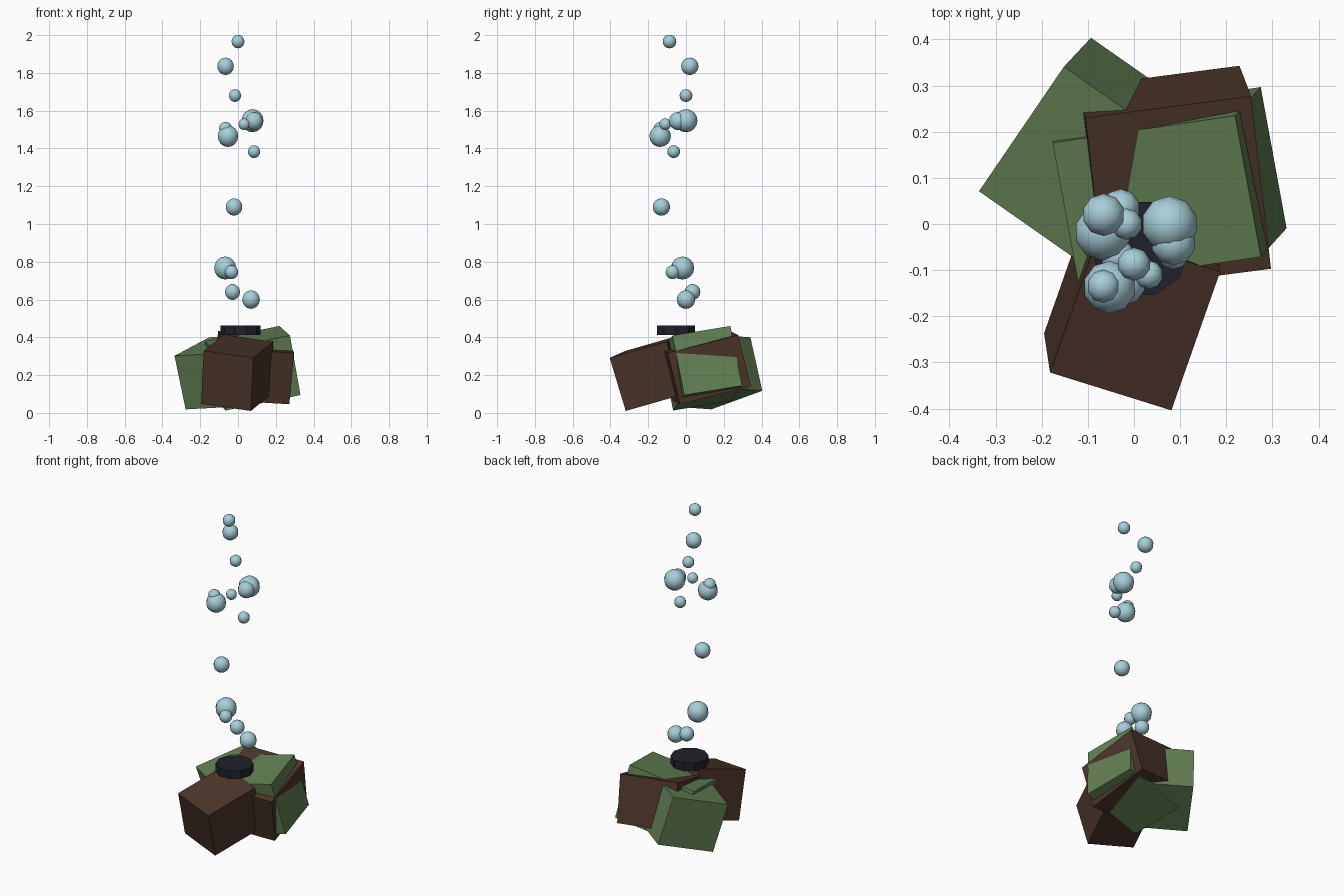
import bpy, bmesh, math
from mathutils import Vector

if "Cube" in bpy.data.objects:
    bpy.data.objects.remove(bpy.data.objects["Cube"])


def material(name, rgb):
    # sRGB 0-255 to linear
    lin = [(c / 255 / 12.92) if c < 11 else ((c / 255 + 0.055) / 1.055) ** 2.4 for c in rgb]
    m = bpy.data.materials.new(name)
    m.diffuse_color = (*lin, 1)
    m.use_nodes = True
    m.node_tree.nodes["Principled BSDF"].inputs["Base Color"].default_value = m.diffuse_color
    return m


GREEN = material("moss green", (98, 127, 83))
BROWN = material("dark brown rock", (76, 53, 42))
DARK = material("vent black", (33, 33, 45))
BLUE = material("bubble blue", (168, 206, 218))


def add_object(name, bm, mat, smooth=False):
    bmesh.ops.recalc_face_normals(bm, faces=bm.faces)
    me = bpy.data.meshes.new(name)
    bm.to_mesh(me)
    bm.free()
    me.materials.append(mat)
    for p in me.polygons:
        p.use_smooth = smooth
    ob = bpy.data.objects.new(name, me)
    bpy.context.collection.objects.link(ob)
    return ob


def tilted_box(name, corner, a, b, depth, mat):
    """Box from one corner, two edge vectors and a signed depth along their normal."""
    o, a, b = Vector(corner), Vector(a), Vector(b)
    b -= a * (a.dot(b) / a.length_squared)
    c = a.cross(b).normalized() * depth
    bm = bmesh.new()
    bmesh.ops.create_cube(bm, size=1)
    for v in bm.verts:
        i, j, k = (t + 0.5 for t in v.co)
        v.co = o + a * i + b * j + c * k
    add_object(name, bm, mat)


# Pile of tilted rocks
tilted_box("front_rock", (-.182, -.322, .328), (.263, -.082, -.037), (-.010, .084, -.281), .33, BROWN)
tilted_box("back_left_rock", (-.336, .071, .302), (.184, .270, .098), (.061, .066, -.282), -.33, GREEN)
tilted_box("centre_rock", (.219, .235, .460), (.056, -.306, -.050), (.055, .066, -.315), -.408, GREEN)
tilted_box("right_rock", (.297, -.097, .317), (-.043, .374, .095), (-.025, .063, -.272), .363, BROWN)
bpy.data.objects["back_left_rock"].data.update()

# Ten-sided vent disc on top of the rocks
bm = bmesh.new()
ring = [bm.verts.new((.013 + .106 * math.cos(i * math.tau / 10),
                      -.053 + .106 * math.sin(i * math.tau / 10), .413)) for i in range(10)]
base = bm.faces.new(ring)
top = bmesh.ops.extrude_face_region(bm, geom=[base], use_keep_orig=True)["geom"]
bmesh.ops.translate(bm, vec=(0, 0, .05), verts=[g for g in top if isinstance(g, bmesh.types.BMVert)])
add_object("vent", bm, DARK)

# Rising bubbles: x, y, z, radius
bubbles = [
    (.00, -.087, 1.966, .036), (-.066, .02, 1.835, .046), (-.016, .0, 1.68, .034),
    (.077, .0, 1.547, .061), (.085, -.042, 1.545, .048), (.032, -.11, 1.528, .031),
    (-.066, -.135, 1.505, .036), (-.053, -.137, 1.465, .057), (.085, -.065, 1.383, .034),
    (-.021, -.13, 1.09, .046), (-.068, -.018, .767, .061), (-.034, -.071, .745, .037),
    (-.029, .034, .64, .042), (.069, .0, .60, .049),
]
for n, (x, y, z, r) in enumerate(bubbles, 1):
    bm = bmesh.new()
    bmesh.ops.create_uvsphere(bm, u_segments=10, v_segments=8, radius=r)
    bmesh.ops.translate(bm, vec=(x, y, z), verts=bm.verts)
    add_object(f"bubble_{n:02d}", bm, BLUE, smooth=True)
